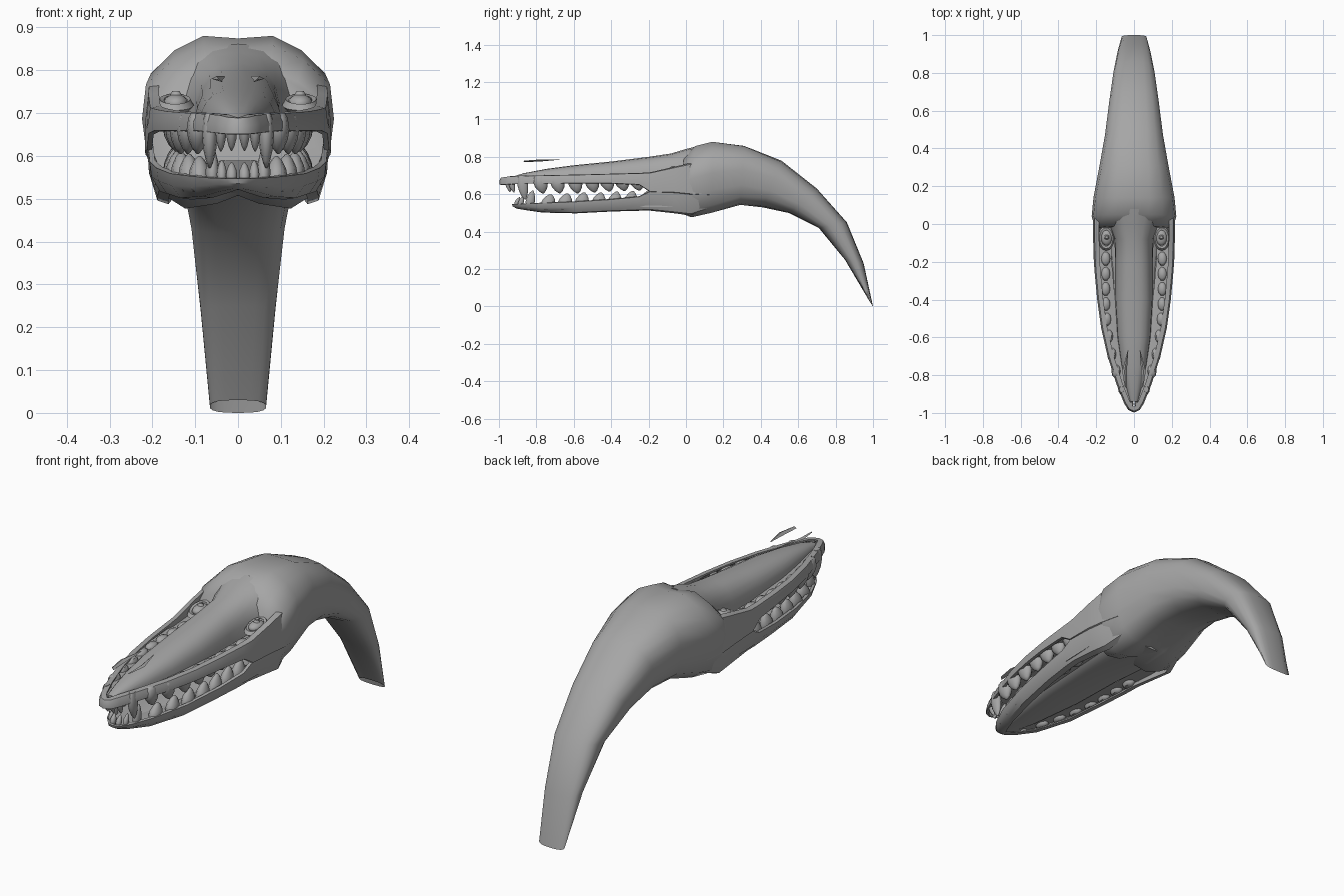
import bpy, bmesh, math
from mathutils import Vector, Matrix

if "Cube" in bpy.data.objects:
    bpy.data.objects.remove(bpy.data.objects["Cube"])

grey = bpy.data.materials.new("dark_grey")
grey.diffuse_color = (.38, .38, .38, 1)
grey.use_nodes = True
grey.node_tree.nodes["Principled BSDF"].inputs["Base Color"].default_value = grey.diffuse_color


def finish(name, bm, mirror=False, angle=50):
    bmesh.ops.recalc_face_normals(bm, faces=bm.faces)
    me = bpy.data.meshes.new(name)
    bm.to_mesh(me)
    bm.free()
    me.materials.append(grey)
    ob = bpy.data.objects.new(name, me)
    bpy.context.collection.objects.link(ob)
    if mirror:
        ob.modifiers.new("mirror", "MIRROR").merge_threshold = 0.001
    bpy.ops.object.select_all(action='DESELECT')
    ob.select_set(True)
    bpy.context.view_layer.objects.active = ob
    bpy.ops.object.shade_smooth_by_angle(angle=math.radians(angle))
    return ob


def loft(bm, rings, cap0=True, cap1=True):
    vs = [[bm.verts.new(p) for p in r] for r in rings]
    n = len(vs[0])
    for a, b in zip(vs, vs[1:]):
        for i in range(n):
            j = (i + 1) % n
            bm.faces.new((a[i], a[j], b[j], b[i]))
    if cap0:
        bm.faces.new(vs[0])
    if cap1:
        bm.faces.new(vs[-1])


def oval(x, y, z, rx, ry, n, tilt=0):
    angles = [math.tau * k / n for k in range(n)]
    return [(x + rx * math.cos(a), y + ry * math.sin(a), z + tilt * math.sin(a)) for a in angles]


# Half sections as (width fraction, height fraction), top to bottom
HEAD = [(0, .975), (.36, 1), (.68, .91), (.96, .76), (1, .55),
        (.95, .32), (.82, .1), (.55, 0), (.22, .03), (0, .08)]
NECK = []
for i in range(10):
    a = math.pi * i / 9
    s, c = math.sin(a), math.cos(a)
    NECK.append((abs(s) ** .75, .5 + .5 * math.copysign(abs(c) ** .75, c)))


def ring(top, bot, w, blend):
    half = [(a[0] * (1 - blend) + b[0] * blend, a[1] * (1 - blend) + b[1] * blend)
            for a, b in zip(HEAD, NECK)]
    full = half + [(-x, t) for x, t in half[-2:0:-1]]
    return [(x * w, bot[0] + (top[0] - bot[0]) * t, bot[1] + (top[1] - bot[1]) * t)
            for x, t in full]


# Cranium and curved neck, open at the end
bm = bmesh.new()
loft(bm, [ring(*r) for r in [
    ((-.01, .80), (-.05, .505), .205, 0),
    ((.05, .858), (.03, .477), .224, 0),
    ((.14, .882), (.14, .495), .215, .2),
    ((.31, .862), (.29, .535), .185, .6),
    ((.51, .78), (.41, .53), .155, 1),
    ((.70, .63), (.55, .50), .133, 1),
    ((.86, .45), (.71, .42), .110, 1),
    ((.95, .23), (.85, .25), .088, 1),
    ((1.0, 0), (.98, .03), .066, 1)]], True, False)
finish("cranium_and_neck", bm)

# Domed muzzle: y, half width, base z, top z
bm = bmesh.new()
rings = []
for y, w, z0, z1 in [(-.94, .022, .675, .69), (-.87, .040, .67, .712), (-.75, .066, .67, .735),
                     (-.60, .088, .67, .755), (-.40, .10, .67, .775), (-.20, .10, .67, .80),
                     (-.08, .103, .67, .818), (0, .135, .67, .842), (.08, .17, .67, .862)]:
    angles = [math.pi * i / 10 for i in range(11)]
    rings.append([(w * math.copysign(abs(math.cos(a)) ** .8, math.cos(a)),
                   y, z0 + (z1 - z0) * math.sin(a) ** .8) for a in angles])
loft(bm, rings)
finish("muzzle", bm)

# Lower jaw floor: y, half width, base z, top z
bm = bmesh.new()
rings = []
for y, w, z0, z1 in [(-.89, .025, .525, .54), (-.75, .058, .52, .545), (-.5, .095, .52, .555),
                     (-.25, .11, .522, .57), (-.05, .13, .515, .59), (.12, .12, .505, .60)]:
    rings.append([(w * math.cos(a), y, (z0 + z1) / 2 + (z1 - z0) / 2 * math.sin(a))
                  for a in [math.tau * i / 14 for i in range(14)]])
loft(bm, rings)
finish("jaw_floor", bm)


# Strips along the mouth: y, x, top z, bottom z; sections are (inward, height fraction)
def strip(name, rows, section):
    bm = bmesh.new()
    rings = []
    for i, (y, x, zt, zb) in enumerate(rows):
        p, q = rows[max(i - 1, 0)], rows[min(i + 1, len(rows) - 1)]
        t = Vector((-1, 0)) if x == 0 else Vector((q[1] - p[1], q[0] - p[0])).normalized()
        n = Vector((t.y, -t.x))
        rings.append([(max(x + n.x * d, 0), y + n.y * d, zb + (zt - zb) * h)
                      for d, h in section])
    loft(bm, rings, True, False)
    finish(name, bm, True, 40)


upper_path = [(.13, .200, .77, .59), (.03, .216, .768, .595), (-.06, .217, .748, .605),
              (-.19, .213, .718, .61), (-.25, .209, .714, .65), (-.4, .195, .71, .657),
              (-.55, .174, .706, .657), (-.7, .14, .703, .657), (-.85, .092, .70, .657),
              (-.95, .052, .697, .652), (-.985, .03, .692, .65), (-.998, 0, .69, .65)]
lower_path = [(.13, .185, .64, .52), (.03, .212, .635, .487), (-.06, .212, .63, .498),
              (-.19, .209, .62, .512), (-.25, .206, .59, .512), (-.4, .190, .575, .508),
              (-.6, .158, .562, .498), (-.78, .108, .555, .502), (-.88, .062, .55, .515),
              (-.925, .025, .548, .522), (-.93, 0, .548, .522)]
strip("upper_lip", upper_path, [(.032, 1), (.008, .96), (0, .5), (0, .04),
                                (.012, 0), (.012, .12), (.013, .5), (.032, .85)])
strip("lower_lip", lower_path, [(.012, 1), (0, .95), (.004, .5), (.024, .06),
                                (.05, 0), (.05, .1), (.02, .5), (.012, .85)])

# Gums holding the teeth between lip and muzzle
gum_section = [(.01, 1), (.01, 0), (.055, 0), (.095, .5), (.055, 1)]
strip("upper_gum", [(y, x, .684, .668) for y, x, _, _ in upper_path[2:-2]], gum_section)
strip("lower_gum", [(y, x - .005, .548, .532) for y, x, _, _ in lower_path[2:-2]], gum_section)


# Teeth: x, y, root z, tip z, half width, half length
def teeth(name, rows, lean):
    bm = bmesh.new()
    for x, y, z0, z1, rx, ry in rows:
        loft(bm, [oval(x, y + lean * t * t, z0 + (z1 - z0) * t, rx * s, ry * s, 10)
                  for t, s in [(0, .6), (.12, .85), (.4, 1), (.65, .85), (.87, .5), (1, .12)]])
    finish(name, bm, True, 60)


upper = [(.015, -.955, .69, .612, .013, .016), (.040, -.935, .69, .610, .013, .018),
         (.066, -.875, .70, .572, .018, .030)]
for x, y, tip in [(.094, -.78, .605), (.117, -.69, .605), (.134, -.595, .605), (.144, -.505, .61),
                  (.149, -.425, .615), (.150, -.345, .618), (.150, -.265, .62), (.150, -.185, .63)]:
    upper.append((x, y, .70, tip, .026, .041))
teeth("upper_teeth", upper, .015)
lower = [(.015, -.905, .535, .585, .013, .015), (.038, -.885, .535, .59, .012, .016),
         (.060, -.835, .525, .62, .016, .026)]
for x, y, tip in [(.090, -.74, .60), (.114, -.65, .605), (.132, -.56, .61), (.144, -.47, .61),
                  (.149, -.385, .615), (.150, -.30, .618), (.150, -.215, .62)]:
    lower.append((x, y, .517, tip, .026, .041))
teeth("lower_teeth", lower, .015)

# Eyes with lids and raised pupils
bm = bmesh.new()
bmesh.ops.create_uvsphere(bm, u_segments=16, v_segments=8, radius=1,
                          matrix=Matrix.Translation((.145, -.07, .722)) @
                          Matrix.Diagonal((.03, .045, .022, 1)))
finish("eyes", bm, True)
bm = bmesh.new()
loft(bm, [oval(.147, -.075, z, rx, ry, 16, .012) for rx, ry, z in
          [(.026, .042, .730), (.036, .055, .733), (.044, .066, .718), (.03, .05, .705)]],
     False, False)
finish("eyelids", bm, True)
bm = bmesh.new()
loft(bm, [oval(.145, -.07, z, r, r, 10) for r, z in [(.018, .735), (.008, .752)]])
finish("pupils", bm, True)

# Loose nostril slivers above the nose
bm = bmesh.new()
loft(bm, [[(.036, -.87, .772), (.05, -.86, .778), (.045, -.865, .78)],
          [(.038, -.78, .775), (.062, -.78, .78), (.05, -.78, .786)],
          [(.030, -.67, .785), (.034, -.67, .786), (.032, -.67, .787)]])
finish("nostril_slivers", bm, True)
